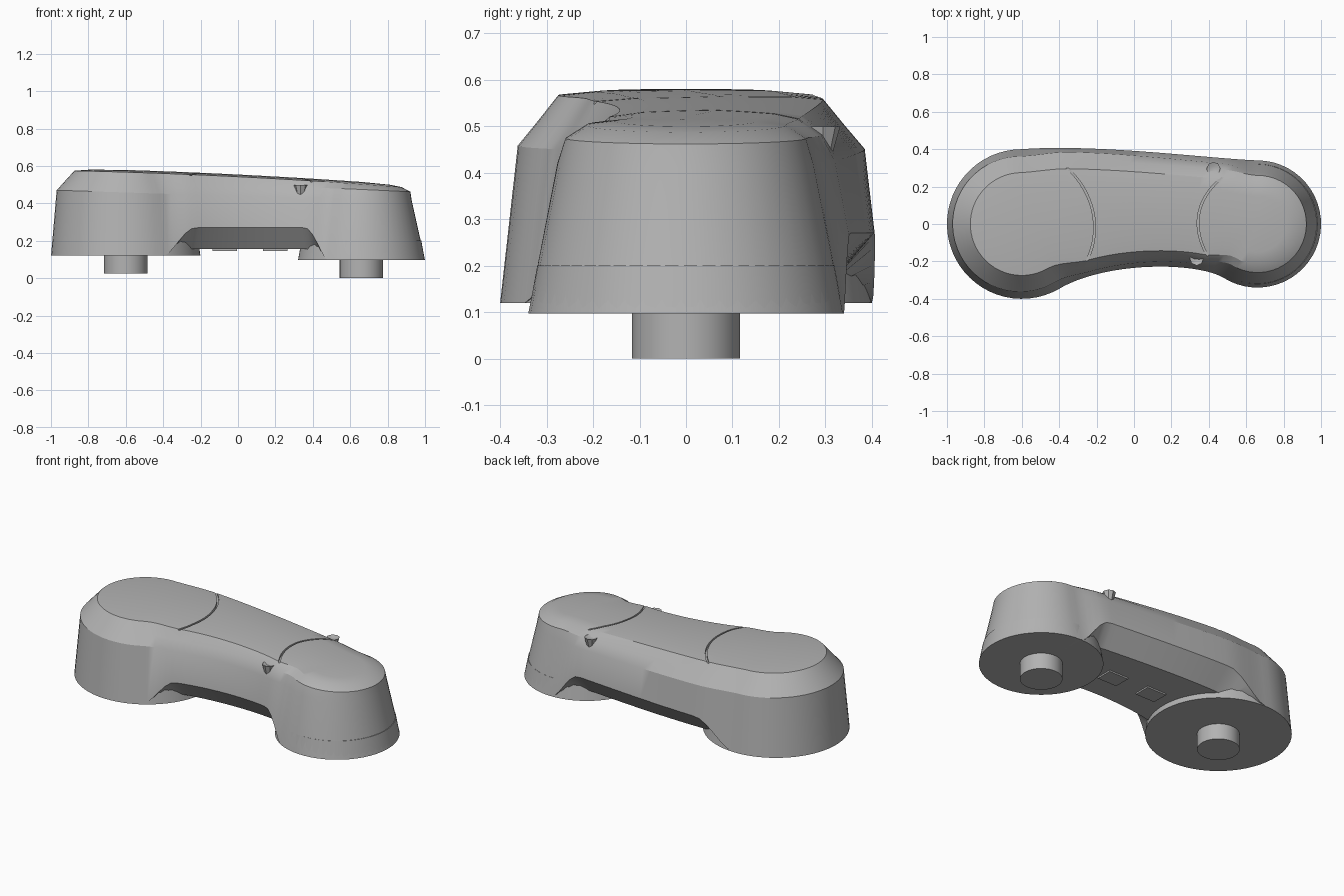
import bpy, bmesh
from math import sin, cos, radians, pi
from mathutils import Vector

cube = bpy.data.objects.get("Cube")
if cube:
    bpy.data.objects.remove(cube, do_unlink=True)

grey = bpy.data.materials.new("satin_grey")
grey.use_nodes = True
COLOUR = (0.45, 0.45, 0.45, 1)
grey.diffuse_color = COLOUR
grey.node_tree.nodes["Principled BSDF"].inputs["Base Color"].default_value = COLOUR


def make_object(name, bm, smooth=True):
    bmesh.ops.recalc_face_normals(bm, faces=bm.faces)
    mesh = bpy.data.meshes.new(name)
    bm.to_mesh(mesh)
    bm.free()
    mesh.materials.append(grey)
    obj = bpy.data.objects.new(name, mesh)
    bpy.context.collection.objects.link(obj)
    if smooth:
        bpy.ops.object.select_all(action="DESELECT")
        obj.select_set(True)
        bpy.context.view_layer.objects.active = obj
        bpy.ops.object.shade_smooth_by_angle(angle=radians(28))
    return obj


def lerp(a, b, t):
    return a + (b - a) * t


def bezier(points, t):
    p = [Vector(q) for q in points]
    s = 1 - t
    return p[0] * s**3 + p[1] * 3 * s * s * t + p[2] * 3 * s * t * t + p[3] * t**3


def arc(centre, radius, start, end, count):
    for i in range(count + 1):
        a = radians(lerp(start, end, i / count))
        yield Vector((centre.x + radius * cos(a), centre.y + radius * sin(a)))


# Plan outline: two round ends joined by a curved bridge
SMALL, BIG = Vector((0.66, 0)), Vector((-0.6, 0))
R_SMALL, R_BIG = 0.34, 0.4
FRONT = [(-0.4, -0.346), (-0.15, -0.2), (0.33, -0.2), (0.48, -0.288)]
BACK = [(0.66, 0.34), (0.4, 0.35), (-0.2, 0.43), (-0.6, 0.4)]
STEPS = 28

outline, spine, bridge = [], [], []


def add_point(p, s, u):
    outline.append(p)
    spine.append(s)
    w = min(1, min(u, 1 - u) / 0.2)
    bridge.append(w * w * (3 - 2 * w))


for p in arc(SMALL, R_SMALL, -122, 90, 30):
    add_point(p, SMALL, 0)
for i in range(1, STEPS):
    u = i / STEPS
    b, f = bezier(BACK, u), bezier(FRONT, 1 - u)
    add_point(b, lerp(SMALL, BIG, u).lerp((b + f) / 2, min(1, 5 * u, 5 * (1 - u))), u)
back_spine = spine[-(STEPS - 1):]
for p in arc(BIG, R_BIG, 90, 300, 34):
    add_point(p, BIG, 0)
for i in range(1, STEPS):
    u = i / STEPS
    add_point(bezier(FRONT, u), back_spine[STEPS - 1 - i], u)
COUNT = len(outline)


def inset(i, distance):
    d = outline[(i + 1) % COUNT] - outline[i - 1]
    return outline[i] + Vector((-d.y, d.x)).normalized() * distance


def base_z(x):
    return 0.11 - 0.018 * x


def top_z(x):
    return 0.55 - 0.05 * x - 0.015 * x * x


# Body: stacked rings, closing on the spine above and below
def body_ring(level):
    points = []
    for i, (p, s, w) in enumerate(zip(outline, spine, bridge)):
        x = p.x
        low = 0.12 if x < 0 else 0.097
        front = w if p.y < 0 else 0.35 * w
        mid_in = (0.05 + 0.02 * x) * (1 - 0.5 * w)
        top_in = 0.125 - 0.04 * front
        if level == "under_spine":
            q, z = s, lerp(low, 0.155, w)
        elif level == "under":
            q, z = p.lerp(s, 0.3), lerp(low, 0.155, w)
        elif level == "lower":
            q, z = p, lerp(low, 0.27, w)
        elif level == "middle":
            q, z = inset(i, mid_in), 0.44 - 0.03 * x
        elif level == "shoulder":
            bulge = 0.016 * max(0, x + 0.2)
            q = inset(i, (mid_in + top_in) / 2 - bulge)
            z = (0.44 - 0.03 * x + top_z(x) - 0.01) / 2 + bulge
        elif level == "rim":
            q = inset(i, top_in)
            z = top_z(q.x) - 0.008
        elif level == "crown":
            q = inset(i, top_in).lerp(s, 0.3)
            z = top_z(q.x)
        else:
            q, z = s, top_z(s.x) + 0.004
        points.append((q.x, q.y, z))
    return points


bm = bmesh.new()
LEVELS = ["under_spine", "under", "lower", "middle", "shoulder", "rim", "crown", "top_spine"]
rings = [[bm.verts.new(p) for p in body_ring(level)] for level in LEVELS]
for a, b in zip(rings, rings[1:]):
    for i in range(COUNT):
        j = (i + 1) % COUNT
        bm.faces.new((a[i], a[j], b[j], b[i]))
bmesh.ops.remove_doubles(bm, verts=bm.verts, dist=0.0005)
body = make_object("body", bm)


# Seams: narrow curved grooves cut across the top
def seam_cutter(name, points):
    bm = bmesh.new()
    loops = []
    for i in range(25):
        t = i / 24
        p = bezier(points, t)
        d = bezier(points, t + 0.01) - bezier(points, t - 0.01)
        n = Vector((-d.y, d.x)).normalized() * 0.005
        z = top_z(p.x) - 0.014
        loops.append([bm.verts.new((p.x + k * n.x, p.y + k * n.y, h))
                      for k, h in ((-1, z), (1, z), (1, z + 0.1), (-1, z + 0.1))])
    for a, b in zip(loops, loops[1:]):
        for k in range(4):
            bm.faces.new((a[k], a[(k + 1) % 4], b[(k + 1) % 4], b[k]))
    bm.faces.new(loops[0])
    bm.faces.new(loops[-1])
    cutter = make_object(name, bm, smooth=False)
    cutter.hide_render = True
    cutter.hide_set(True)
    cut = body.modifiers.new(name, "BOOLEAN")
    cut.operation = "DIFFERENCE"
    cut.solver = "EXACT"
    cut.object = cutter


seam_cutter("big_end_seam_cutter", [(-0.38, 0.32), (-0.2, 0.17), (-0.17, -0.05), (-0.26, -0.21)])
seam_cutter("small_end_seam_cutter", [(0.5, 0.27), (0.3, 0.13), (0.31, -0.06), (0.42, -0.21)])

# Apply the cuts so the cutters can go
bpy.context.view_layer.update()
cut_mesh = bpy.data.meshes.new_from_object(body.evaluated_get(bpy.context.evaluated_depsgraph_get()))
body.modifiers.clear()
body.data = cut_mesh
for name in ("big_end_seam_cutter", "small_end_seam_cutter"):
    bpy.data.objects.remove(bpy.data.objects[name], do_unlink=True)


# Round parts: pods, pegs and side studs
def frustum(name, centre, z0, z1, r0, r1, sides=64, dimple=False):
    bm = bmesh.new()
    bmesh.ops.create_cone(bm, cap_ends=True, segments=sides, radius1=r0, radius2=r1, depth=z1 - z0)
    if dimple:
        top = max(bm.faces, key=lambda f: f.calc_center_median().z)
        bmesh.ops.inset_region(bm, faces=[top], thickness=r1 * 0.6, depth=-0.008)
    bmesh.ops.translate(bm, verts=bm.verts, vec=(centre[0], centre[1], (z0 + z1) / 2))
    return make_object(name, bm)


frustum("big_end_pod", BIG, 0.12, 0.2, R_BIG - 0.001, R_BIG - 0.012, 96)
frustum("small_end_pod", SMALL, 0.097, 0.2, R_SMALL - 0.001, R_SMALL - 0.02, 96)
frustum("big_end_peg", BIG, 0.025, 0.14, 0.116, 0.116)
frustum("small_end_peg", SMALL, 0, 0.12, 0.116, 0.116)
frustum("front_stud", (0.335, -0.185), 0.41, 0.499, 0.014, 0.037, 8, True)
frustum("back_stud", (0.425, 0.295), 0.42, 0.499, 0.014, 0.037, 8, True)

# Small pads under the bridge
for name, x in (("big_side_pad", -0.07), ("small_side_pad", 0.2)):
    bm = bmesh.new()
    bmesh.ops.create_cube(bm, size=1)
    bmesh.ops.scale(bm, verts=bm.verts, vec=(0.13, 0.1, 0.012))
    bmesh.ops.translate(bm, verts=bm.verts, vec=(x, 0.06, 0.152))
    make_object(name, bm, smooth=False)
